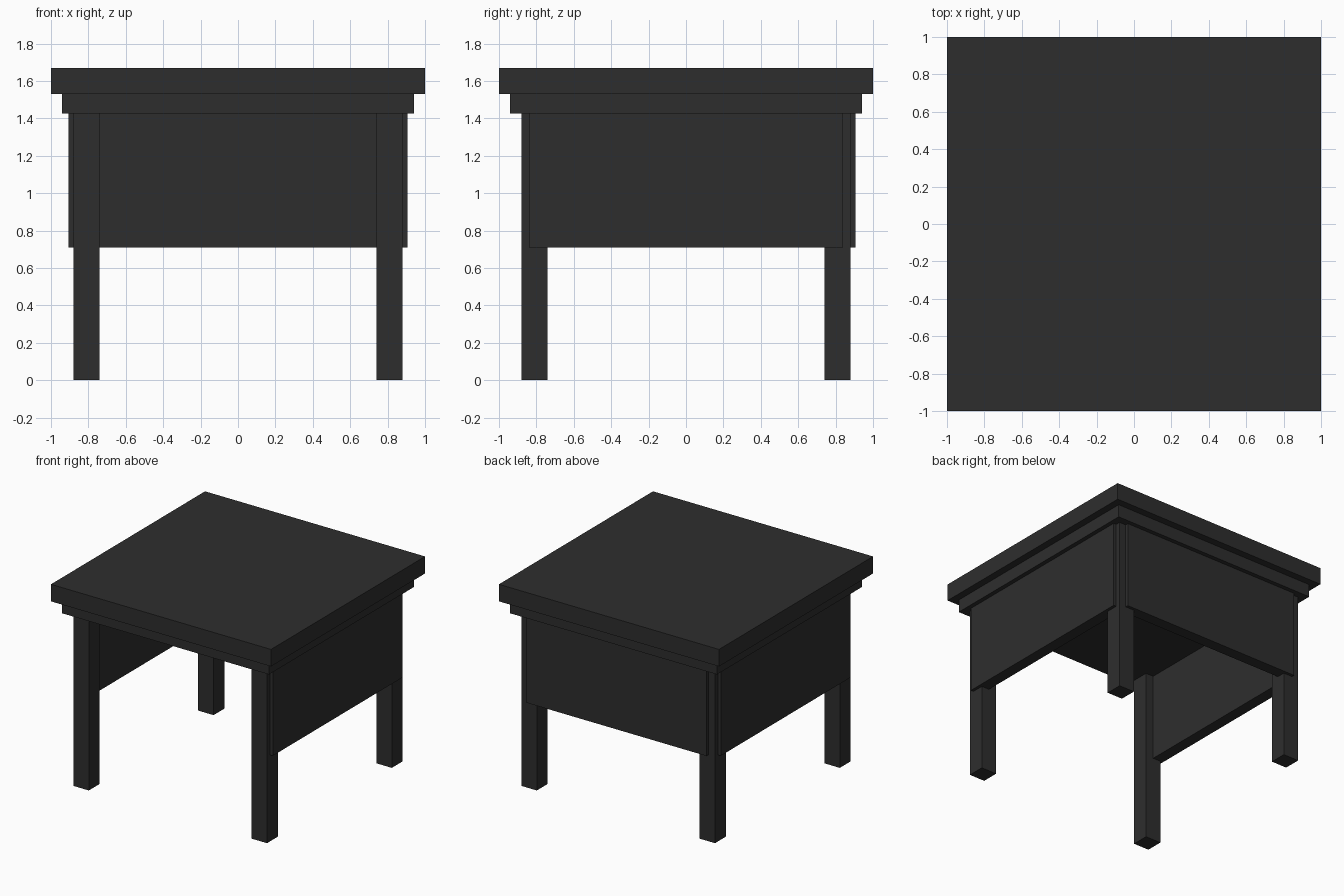
import bpy

cube = bpy.data.objects.get("Cube")
if cube:
    bpy.data.objects.remove(cube, do_unlink=True)

# Single dark finish
finish = bpy.data.materials.new("charcoal_black")
finish.use_nodes = True
COLOR = (0.027, 0.027, 0.027, 1)
finish.diffuse_color = COLOR
finish.node_tree.nodes["Principled BSDF"].inputs["Base Color"].default_value = COLOR


def box(name, x, y, z):
    """Box spanning the (low, high) pair on each axis."""
    spans = (x, y, z)
    bpy.ops.mesh.primitive_cube_add(size=1, location=[(a + b) / 2 for a, b in spans])
    obj = bpy.context.object
    obj.name = name
    obj.scale = [b - a for a, b in spans]
    bpy.ops.object.transform_apply(location=False, rotation=False, scale=True)
    obj.data.materials.append(finish)
    return obj


def mirrored(span, sign):
    return tuple(sorted(sign * v for v in span))


LEG = (0.74, 0.88)
PANEL = (0.81, 0.905)
SKIRT_Z, TOP_Z = 1.425, 1.53
PANEL_HEIGHT = (0.71, SKIRT_Z)

# Table top and the stepped frame beneath it
box("table_top", (-1, 1), (-1, 1), (TOP_Z, 1.67))
box("under_frame", (-0.94, 0.94), (-0.94, 0.94), (SKIRT_Z, TOP_Z))

# Four square legs and the two side panels
for side, sx in (("right", -1), ("left", 1)):
    for end, sy in (("front", -1), ("back", 1)):
        box(f"{end}_{side}_leg", mirrored(LEG, sx), mirrored(LEG, sy), (0, SKIRT_Z))
    box(f"{side}_panel", mirrored(PANEL, sx), (-0.84, 0.84), PANEL_HEIGHT)

# Back panel; the front stays open
box("back_panel", (-0.82, 0.82), PANEL, PANEL_HEIGHT)
